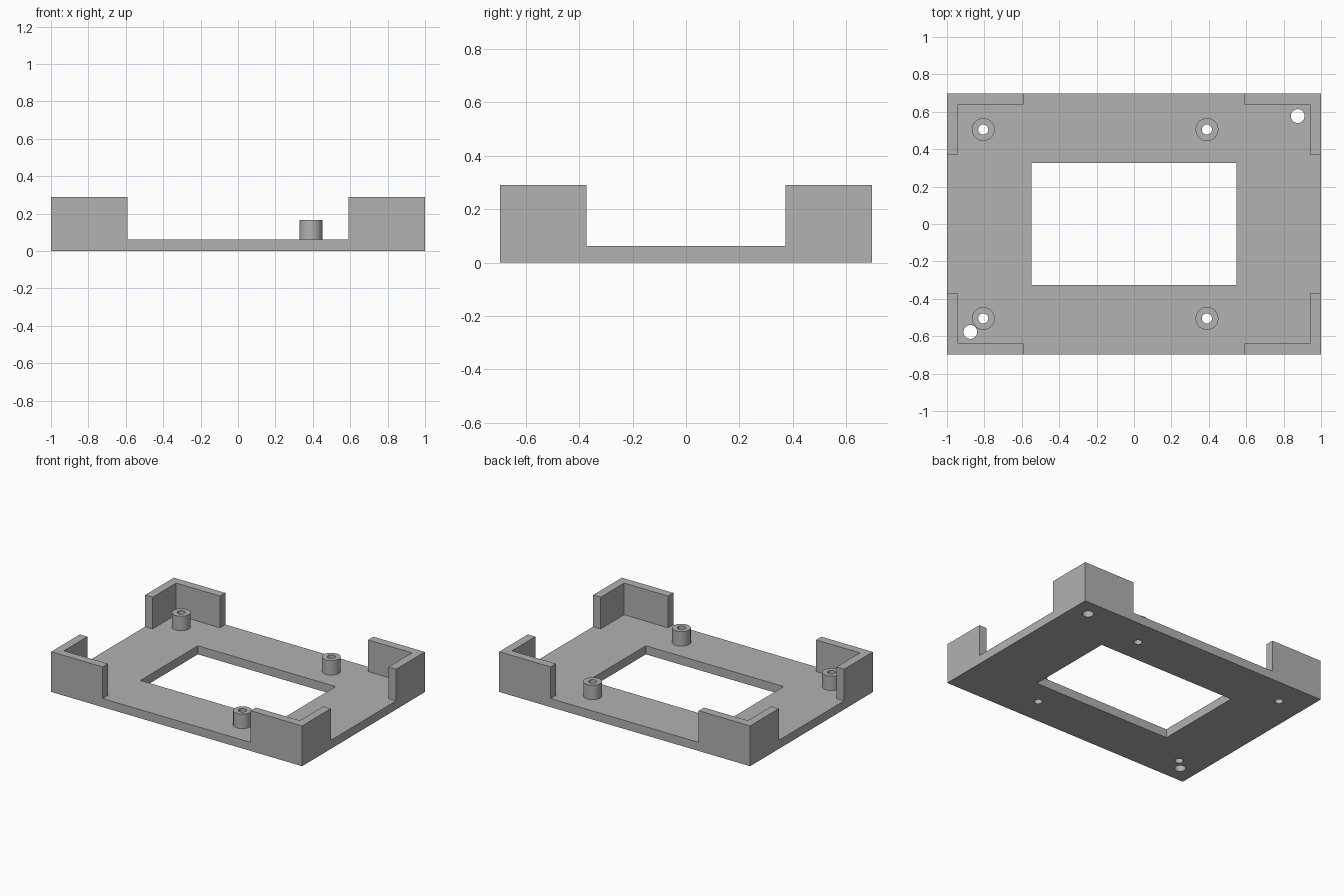
import bpy
import bmesh
from mathutils import Vector

old = bpy.data.objects.get("Cube")
if old:
    bpy.data.objects.remove(old, do_unlink=True)

HX, HY = 1.0, 0.698          # half size of the plate
BASE, RIM, POST = 0.062, 0.29, 0.166
WALL = 0.06

grey = bpy.data.materials.new("plain grey")
grey.use_nodes = True
colour = (0.445, 0.445, 0.445, 1)
grey.diffuse_color = colour
grey.node_tree.nodes["Principled BSDF"].inputs["Base Color"].default_value = colour


def finish(name, bm):
    bmesh.ops.recalc_face_normals(bm, faces=bm.faces)
    mesh = bpy.data.meshes.new(name)
    bm.to_mesh(mesh)
    bm.free()
    mesh.materials.append(grey)
    obj = bpy.data.objects.new(name, mesh)
    bpy.context.collection.objects.link(obj)
    return obj


def prism(name, outline, z0, z1):
    """Extrude a flat outline from z0 up to z1."""
    bm = bmesh.new()
    face = bm.faces.new([bm.verts.new((x, y, z0)) for x, y in outline])
    top = bmesh.ops.extrude_face_region(bm, geom=[face])["geom"]
    verts = [v for v in top if isinstance(v, bmesh.types.BMVert)]
    bmesh.ops.translate(bm, verts=verts, vec=(0, 0, z1 - z0))
    return finish(name, bm)


def rectangle(hx, hy):
    return [(-hx, -hy), (hx, -hy), (hx, hy), (-hx, hy)]


def activate(obj):
    bpy.ops.object.select_all(action="DESELECT")
    obj.select_set(True)
    bpy.context.view_layer.objects.active = obj


def cut(obj, cutter):
    cutter.hide_render = True
    mod = obj.modifiers.new("cut", "BOOLEAN")
    mod.operation = "DIFFERENCE"
    mod.solver = "EXACT"
    mod.object = cutter
    activate(obj)
    bpy.ops.object.modifier_apply(modifier=mod.name)
    bpy.data.objects.remove(cutter, do_unlink=True)


def cylinder(name, x, y, radius, z0, z1):
    bm = bmesh.new()
    bmesh.ops.create_cone(bm, cap_ends=True, segments=40, radius1=radius,
                          radius2=radius, depth=z1 - z0)
    bmesh.ops.translate(bm, verts=bm.verts, vec=Vector((x, y, (z0 + z1) / 2)))
    return finish(name, bm)


def smooth(obj):
    activate(obj)
    bpy.ops.object.shade_smooth_by_angle(angle=0.6)


# Base plate with its central window
plate = prism("base_plate", rectangle(HX, HY), 0, BASE)
cut(plate, prism("window_cutter", rectangle(0.549, 0.327), -0.1, 0.2))

# Two mounting holes in opposite corners
for s in (-1, 1):
    cut(plate, cylinder("mounting_hole_cutter", s * 0.875, s * 0.577, 0.037, -0.1, 0.2))

# Four hollow standoffs, bored through the plate
for side, x in (("right", -0.806), ("left", 0.39)):
    for end, y in (("front", -0.505), ("back", 0.505)):
        post = cylinder(f"standoff_{end}_{side}", x, y, 0.061, BASE, POST)
        for part in (post, plate):
            cut(part, cylinder("bore_cutter", x, y, 0.027, -0.1, 0.3))
        smooth(post)
smooth(plate)

# L-shaped corner walls
corner = [(HX, HY), (0.59, HY), (0.59, HY - WALL), (HX - WALL, HY - WALL),
          (HX - WALL, 0.372), (HX, 0.372)]
for side, sx in (("right", -1), ("left", 1)):
    for end, sy in (("front", -1), ("back", 1)):
        prism(f"corner_wall_{end}_{side}", [(sx * x, sy * y) for x, y in corner], BASE, RIM)
